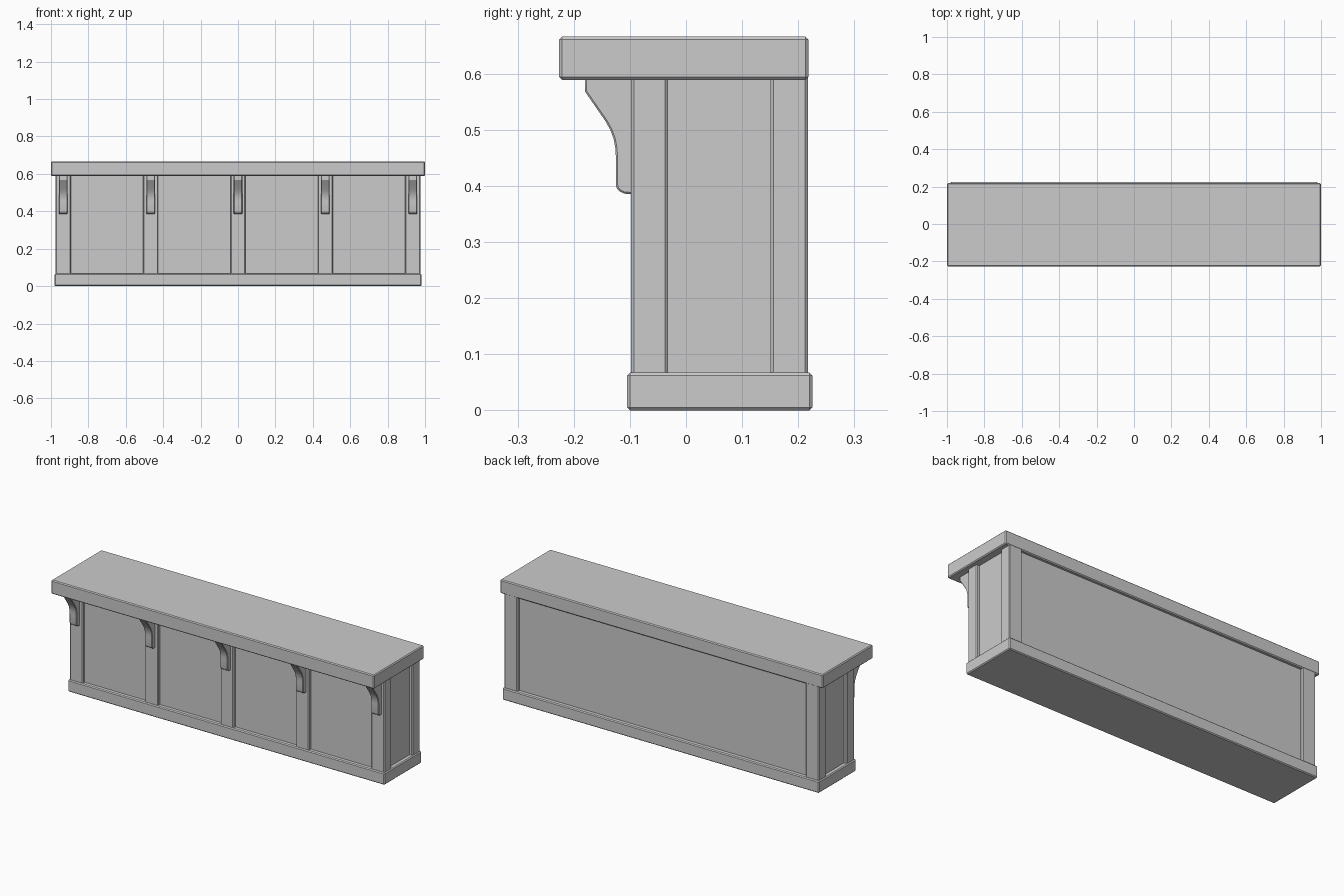
import bpy, bmesh, math

if "Cube" in bpy.data.objects:
    bpy.data.objects.remove(bpy.data.objects["Cube"])


def finish(name, bm, bevel):
    bmesh.ops.recalc_face_normals(bm, faces=bm.faces[:])
    me = bpy.data.meshes.new(name)
    bm.to_mesh(me)
    bm.free()
    ob = bpy.data.objects.new(name, me)
    bpy.context.collection.objects.link(ob)
    if bevel:
        mod = ob.modifiers.new("Bevel", 'BEVEL')
        mod.width = bevel
        mod.segments = 1
        mod.limit_method = 'ANGLE'
        mod.angle_limit = math.radians(50)
    return ob


def box(name, x, y, z, bevel=0.005):
    bm = bmesh.new()
    bmesh.ops.create_cube(bm, size=1)
    for v in bm.verts:
        v.co = [lo + (c + 0.5) * (hi - lo) for c, (lo, hi) in zip(v.co, (x, y, z))]
    return finish(name, bm, bevel)


def bracket(name, cx, width, profile):
    bm = bmesh.new()
    face = bm.faces.new([bm.verts.new((cx - width / 2, y, z)) for y, z in profile])
    ext = bmesh.ops.extrude_face_region(bm, geom=[face])
    moved = [g for g in ext["geom"] if isinstance(g, bmesh.types.BMVert)]
    bmesh.ops.translate(bm, verts=moved, vec=(width, 0, 0))
    ob = finish(name, bm, 0.003)
    bpy.ops.object.select_all(action='DESELECT')
    ob.select_set(True)
    bpy.context.view_layer.objects.active = ob
    bpy.ops.object.shade_smooth_by_angle(angle=math.radians(30))
    return ob


# Main slabs: worktop, plinth and the recessed panel core
box("countertop", (-1, 1), (-0.226, 0.218), (0.589, 0.666))
box("base_plinth", (-0.981, 0.981), (-0.105, 0.225), (0, 0.067))
box("panel_core", (-0.957, 0.957), (-0.081, 0.2), (0.04, 0.6), 0)

# Corner posts, front and back on both sides
post_z = (0.05, 0.6)
for side, s in (("left", -1), ("right", 1)):
    xs = sorted((s * 0.975, s * 0.893))
    box(f"front_post_{side}", xs, (-0.098, -0.032), post_z)
    box(f"back_post_{side}", xs, (0.151, 0.217), post_z)

# Intermediate front stiles
for i, cx in enumerate((-0.4675, 0, 0.4675)):
    box(f"front_stile_{i + 1}", (cx - 0.041, cx + 0.041), (-0.098, -0.032), post_z)

# Curved support brackets below the overhang
profile = [(-0.09, 0.592), (-0.180, 0.592), (-0.180, 0.568), (-0.162, 0.542),
           (-0.144, 0.516), (-0.135, 0.500), (-0.129, 0.484), (-0.126, 0.468),
           (-0.125, 0.452), (-0.125, 0.402), (-0.123, 0.395), (-0.118, 0.390),
           (-0.110, 0.386), (-0.09, 0.385)]
for i in range(5):
    bracket(f"support_bracket_{i + 1}", (i - 2) * 0.4675, 0.046, profile)
